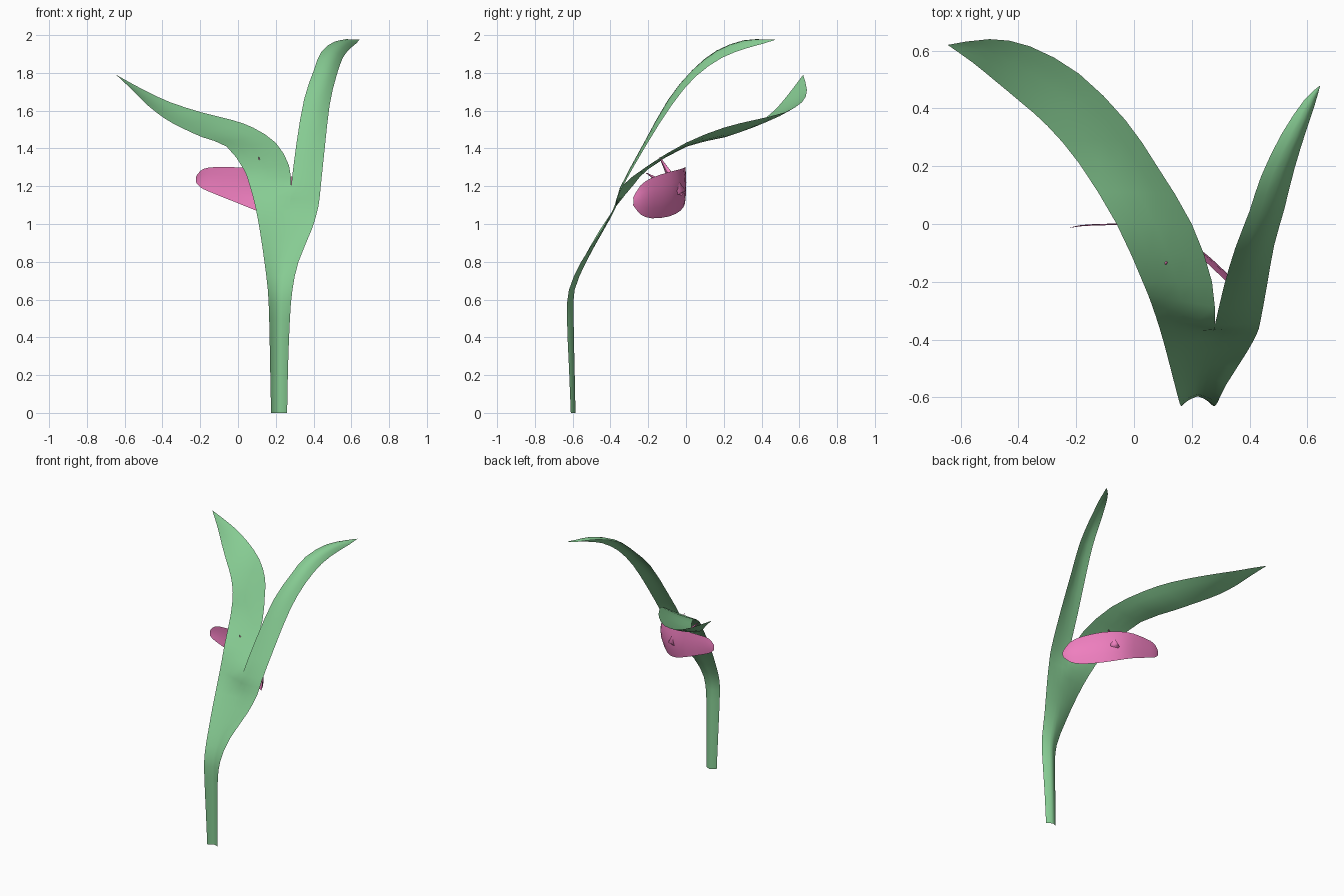
import bpy, bmesh
from mathutils import Vector as V

if "Cube" in bpy.data.objects:
    bpy.data.objects.remove(bpy.data.objects["Cube"])


def material(name, color):
    m = bpy.data.materials.new(name)
    m.diffuse_color = (*color, 1)
    m.use_nodes = True
    m.node_tree.nodes["Principled BSDF"].inputs["Base Color"].default_value = m.diffuse_color
    return m


green = material("leaf_green", (0.24, 0.60, 0.29))
pink = material("petal_pink", (0.86, 0.21, 0.52))


def finish(name, bm, mat):
    bmesh.ops.remove_doubles(bm, verts=bm.verts, dist=0.0005)
    me = bpy.data.meshes.new(name)
    bm.to_mesh(me)
    bm.free()
    me.materials.append(mat)
    ob = bpy.data.objects.new(name, me)
    bpy.context.collection.objects.link(ob)
    for p in me.polygons:
        p.use_smooth = True
    return ob


def smooth_path(pts, steps=2):
    # Catmull-Rom refinement of a list of points
    out = []
    for i in range(len(pts) - 1):
        a, b, c, d = (pts[max(0, min(len(pts) - 1, i + k))] for k in (-1, 0, 1, 2))
        for s in range(steps):
            t = s / steps
            out.append(0.5 * (2 * b + (c - a) * t + (2 * a - 5 * b + 4 * c - d) * t * t
                              + (3 * b - a - 3 * c + d) * t ** 3))
    return out + [pts[-1]]


def strip(bm, left, right, cups, cols=4):
    # sheet between two edge curves; positive cup bows one way, negative the other
    n = len(left)
    grid = []
    for i in range(n):
        a, b = max(i - 1, 0), min(i + 1, n - 1)
        tangent = (left[b] + right[b]) - (left[a] + right[a])
        nor = tangent.cross(right[i] - left[i])
        if nor.length > 0:
            nor.normalize()
        grid.append([bm.verts.new(left[i].lerp(right[i], k / cols)
                                  + nor * cups[i] * (1 - (2 * k / cols - 1) ** 2))
                     for k in range(cols + 1)])
    for r, s in zip(grid, grid[1:]):
        for k in range(cols):
            bm.faces.new((r[k], r[k + 1], s[k + 1], s[k]))


def smooth_values(vals):
    return [c.x for c in smooth_path([V((v, 0, 0)) for v in vals])]


# shared stem: z, left x/y, centre x/y, right x/y
stem = [
    (0.00, .175, -.61, .218, -.585, .260, -.61),
    (0.25, .170, -.62, .219, -.590, .265, -.62),
    (0.50, .165, -.63, .220, -.595, .275, -.63),
    (0.65, .158, -.62, .222, -.590, .288, -.62),
    (0.80, .140, -.552, .232, -.528, .320, -.555),
    (0.97, .115, -.455, .255, -.435, .390, -.445),
]
stem_l = [V((r[1], r[2], r[0])) for r in stem]
stem_c = [V((r[3], r[4], r[0])) for r in stem]
stem_r = [V((r[5], r[6], r[0])) for r in stem]

# blades above the stem: left edge, right edge, bow (positive = front side)
left_blade = [
    (.09, -.365, 1.10, .272, -.370, 1.09, .002),
    (.06, -.275, 1.21, .280, -.350, 1.19, .002),
    (.03, -.20, 1.29, .270, -.200, 1.31, .002),
    (-.06, .00, 1.41, .200, .000, 1.43, -.008),
    (-.19, .21, 1.46, .080, .200, 1.51, -.014),
    (-.30, .34, 1.51, -.030, .360, 1.55, -.016),
    (-.39, .42, 1.56, -.190, .520, 1.59, -.014),
    (-.48, .495, 1.63, -.360, .615, 1.645, -.010),
    (-.56, .56, 1.71, -.500, .640, 1.71, -.005),
    (-.645, .62, 1.79, -.645, .620, 1.79, 0),
]
right_blade = [
    (.272, -.370, 1.09, .425, -.38, 1.09, .004),
    (.280, -.350, 1.19, .437, -.34, 1.19, .004),
    (.310, -.220, 1.43, .460, -.215, 1.41, .008),
    (.350, -.085, 1.66, .485, -.075, 1.63, .018),
    (.400, .045, 1.81, .520, .05, 1.78, .024),
    (.440, .165, 1.91, .555, .19, 1.88, .026),
    (.510, .310, 1.965, .595, .32, 1.93, .026),
    (.590, .430, 1.972, .625, .41, 1.955, .014),
    (.645, .480, 1.978, .645, .48, 1.978, 0),
]

# stem and both leaves in one mesh
bm = bmesh.new()
for sl, sr, rows in ((stem_l, stem_c, left_blade), (stem_c, stem_r, right_blade)):
    le = smooth_path(sl + [V(r[0:3]) for r in rows])
    ri = smooth_path(sr + [V(r[3:6]) for r in rows])
    strip(bm, le, ri, [-c for c in smooth_values([-.004] * len(sl) + [r[6] for r in rows])])
finish("stem_and_leaves", bm, green)

# petal: upright curved sheet, x, y, top z, bottom z, bulge to the back
petal = [
    (-.222, -.014, 1.25, 1.22, .001), (-.20, -.010, 1.28, 1.195, .003),
    (-.15, -.006, 1.30, 1.17, .005), (0, -.005, 1.30, 1.11, .006),
    (.10, -.030, 1.29, 1.07, .015), (.20, -.090, 1.275, 1.04, .020),
    (.30, -.180, 1.245, 1.03, .022), (.36, -.24, 1.205, 1.05, .015),
    (.39, -.28, 1.14, 1.10, .003),
]
bm = bmesh.new()
top = smooth_path([V((p[0], p[1], p[2])) for p in petal])
bot = smooth_path([V((p[0], p[1], p[3])) for p in petal])
# the sheet normal faces backward when running bottom to top
strip(bm, bot, top, [-v for v in smooth_values([p[4] for p in petal])])
finish("petal", bm, pink)


# small stamens between petal and leaf
def stamen(name, base, tip, r):
    base, tip = V(base), V(tip)
    bm = bmesh.new()
    rot = (tip - base).to_track_quat('Z', 'Y').to_matrix().to_4x4()
    rot.translation = (base + tip) / 2
    bmesh.ops.create_cone(bm, cap_ends=True, segments=4, radius1=r, radius2=0.002,
                          depth=(tip - base).length, matrix=rot)
    finish(name, bm, pink)


stamen("stamen_upper", (.14, -.03, 1.16), (.11, -.14, 1.355), .035)
stamen("stamen_lower", (.14, -.03, 1.16), (.05, -.21, 1.27), .03)
